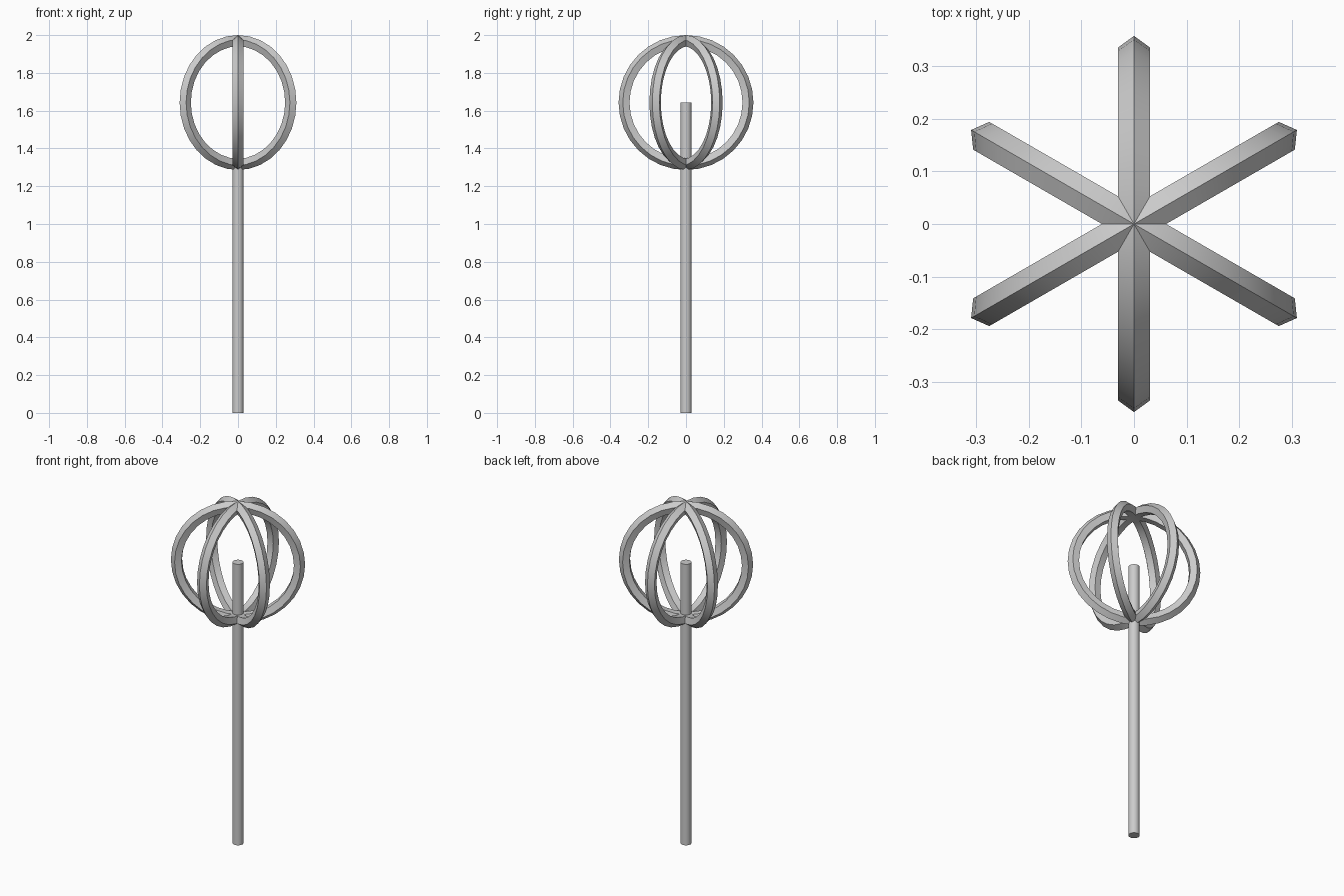
import bpy, bmesh
from math import cos, sin, pi, radians

cube = bpy.data.objects.get("Cube")
if cube:
    bpy.data.objects.remove(cube, do_unlink=True)

CENTRE_Z = 1.643
MAJOR, MINOR = 0.325, 0.032

grey = bpy.data.materials.new("plain grey")
grey.use_nodes = True
colour = (0.6, 0.6, 0.6, 1)
grey.diffuse_color = colour
grey.node_tree.nodes["Principled BSDF"].inputs["Base Color"].default_value = colour


def finish(obj, name):
    obj.name = name
    obj.data.materials.append(grey)
    bpy.ops.object.shade_smooth_by_angle(angle=radians(30))


# Upright post, ending at the centre of the globe
bpy.ops.mesh.primitive_cylinder_add(vertices=12, radius=0.03, depth=CENTRE_Z,
                                    location=(0, 0, CENTRE_Z / 2))
finish(bpy.context.object, "post")

# Three upright hoops with a five-sided section, ridge facing outward
for name, turn in (("hoop_middle", 90), ("hoop_left", 30), ("hoop_right", 150)):
    bpy.ops.mesh.primitive_torus_add(
        major_segments=32, minor_segments=5, major_radius=MAJOR, minor_radius=MINOR,
        location=(0, 0, CENTRE_Z), rotation=(pi / 2, 0, radians(turn)))
    finish(bpy.context.object, name)
